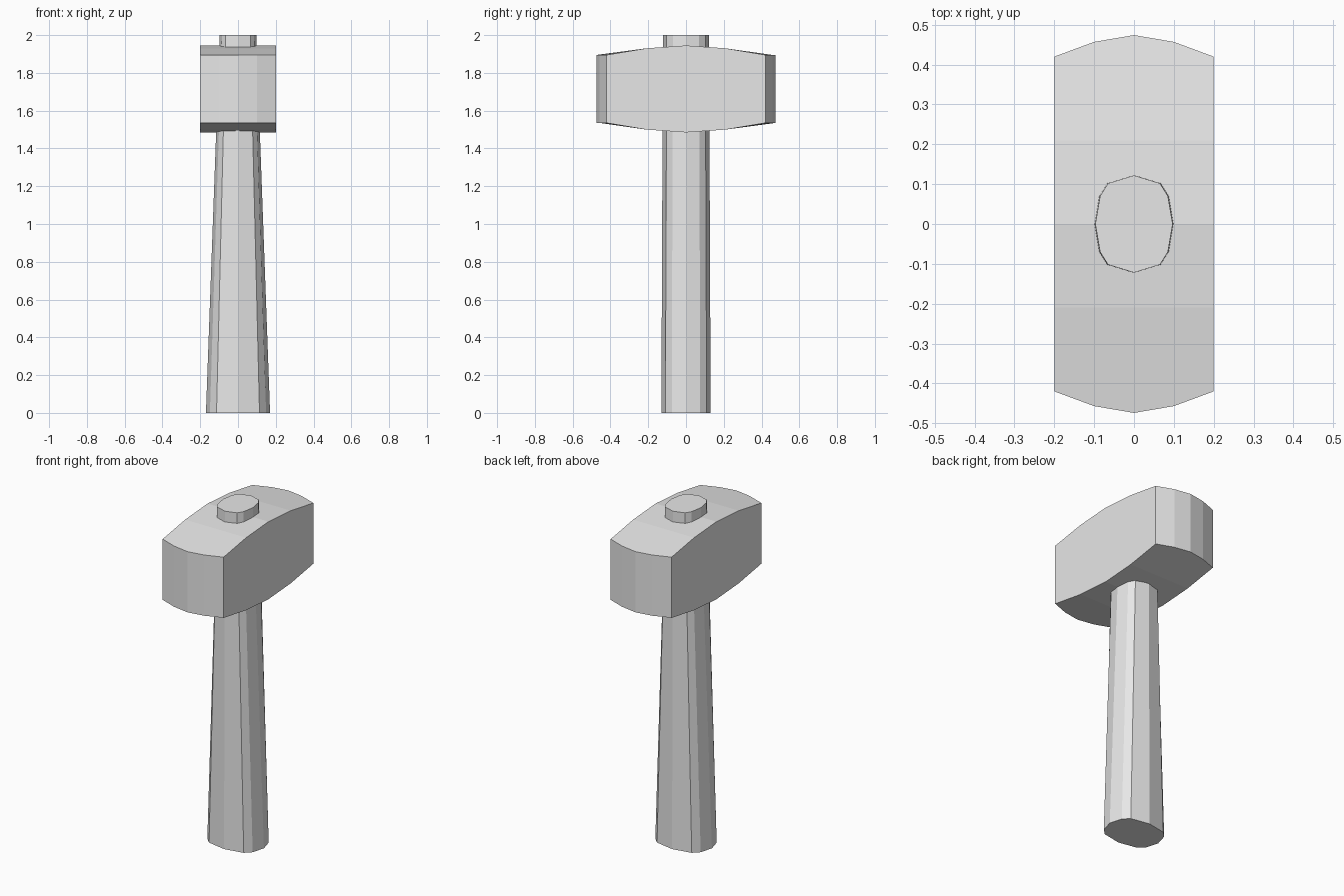
import bpy
import bmesh

cube = bpy.data.objects.get("Cube")
if cube:
    bpy.data.objects.remove(cube, do_unlink=True)

grey = bpy.data.materials.new("light_grey")
grey.use_nodes = True
colour = (0.8, 0.8, 0.8, 1)
grey.diffuse_color = colour
grey.node_tree.nodes["Principled BSDF"].inputs["Base Color"].default_value = colour


def finish(bm, name):
    bmesh.ops.recalc_face_normals(bm, faces=bm.faces[:])
    mesh = bpy.data.meshes.new(name)
    bm.to_mesh(mesh)
    bm.free()
    mesh.materials.append(grey)
    obj = bpy.data.objects.new(name, mesh)
    bpy.context.collection.objects.link(obj)
    return obj


def loft(bm, rings):
    """Join consecutive closed rings with quads and cap both ends."""
    rows = [[bm.verts.new(p) for p in ring] for ring in rings]
    for low, high in zip(rows, rows[1:]):
        for i in range(len(low)):
            j = (i + 1) % len(low)
            bm.faces.new((low[i], low[j], high[j], high[i]))
    bm.faces.new(rows[0])
    bm.faces.new(rows[-1])


# Tapered handle with a faceted oval section, passing through the head
quarter = [(0.097, 0), (0.085, 0.07), (0.065, 0.102), (0, 0.122)]
half = quarter + [(-x, y) for x, y in quarter[-2::-1]]
oval = half + [(x, -y) for x, y in half[-2:0:-1]]
bm = bmesh.new()
loft(bm, [[(x * sx, y * sy, z) for x, y in oval]
          for z, sx, sy in ((0, 1.75, 1.07), (2, 1, 1))])
finish(bm, "handle")

# Head: crowned top and bottom, bowed striking faces at both ends
MID, HALF_WIDTH = 1.715, 0.2
crown = [(0.42, 0.18), (0.21, 0.215), (0, 0.23), (-0.21, 0.215), (-0.42, 0.18)]
bow = [(0.1, 0.457), (0, 0.474), (-0.1, 0.457)]
bm = bmesh.new()
grid = {}
for side in (1, -1):
    for level in (1, -1):
        grid[side, level] = [bm.verts.new((side * HALF_WIDTH, y, MID + level * h))
                             for y, h in crown]
ends = {}
for end in (1, -1):
    pick = 0 if end == 1 else -1
    for level in (1, -1):
        middle = [bm.verts.new((x, end * y, MID + level * crown[0][1])) for x, y in bow]
        ends[end, level] = [grid[1, level][pick]] + middle + [grid[-1, level][pick]]
    # Striking face strips
    up, down = ends[end, 1], ends[end, -1]
    for i in range(len(up) - 1):
        bm.faces.new((up[i], up[i + 1], down[i + 1], down[i]))
for level in (1, -1):
    right, left = grid[1, level], grid[-1, level]
    for i in (1, 2):
        bm.faces.new((right[i], right[i + 1], left[i + 1], left[i]))
    # Outer crown panels reach the bowed edges
    bm.faces.new(ends[1, level] + [left[1], right[1]])
    bm.faces.new(ends[-1, level] + [left[-2], right[-2]])
# Flat cheeks
for side in (1, -1):
    bm.faces.new(grid[side, 1] + grid[side, -1][::-1])
finish(bm, "head")
